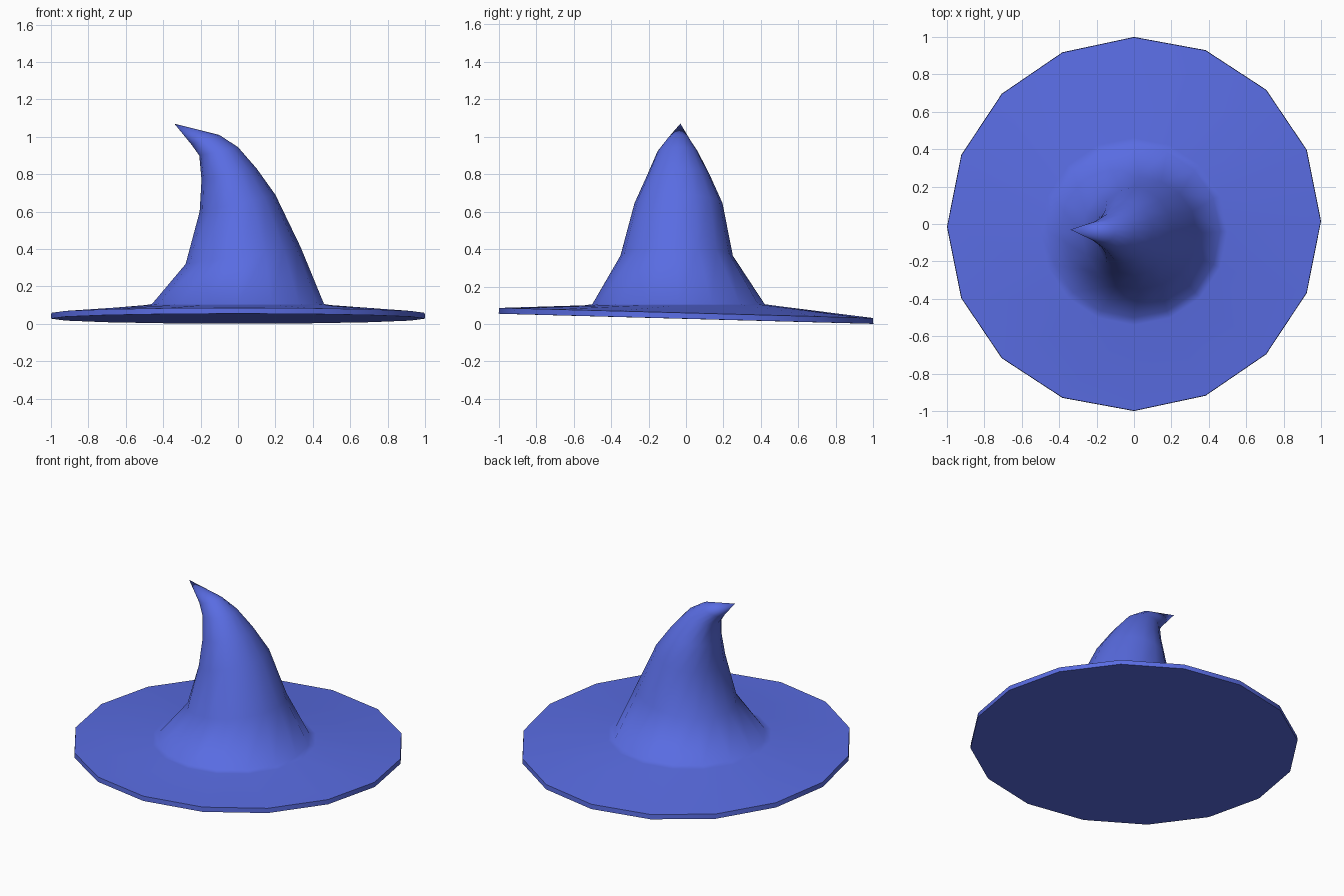
import bpy, bmesh, math

cube = bpy.data.objects.get("Cube")
if cube:
    bpy.data.objects.remove(cube, do_unlink=True)

SIDES = 16
ANGLES = [2 * math.pi * i / SIDES for i in range(SIDES)]

# Single blue felt colour
felt = bpy.data.materials.new("blue_felt")
felt.use_nodes = True
colour = (0.1, 0.15, 0.76, 1)
felt.diffuse_color = colour
felt.node_tree.nodes["Principled BSDF"].inputs["Base Color"].default_value = colour

bm = bmesh.new()


def brim_ring(radius, height):
    """Ring of the brim, tilted down towards the back."""
    ring = []
    for a in ANGLES:
        x, y = radius * math.cos(a), radius * math.sin(a)
        ring.append(bm.verts.new((x, y + 0.015 * x, height - 0.027 * y)))
    return ring


def crown_ring(left, right, half_depth, centre_y):
    """Tilted elliptical ring spanning two side points given as (x, z)."""
    ring = []
    for a in ANGLES:
        t = (1 + math.cos(a)) / 2
        x = left[0] + (right[0] - left[0]) * t
        z = left[1] + (right[1] - left[1]) * t
        ring.append(bm.verts.new((x, centre_y + half_depth * math.sin(a), z)))
    return ring


def bridge(low, high):
    for i in range(SIDES):
        j = (i + 1) % SIDES
        bm.faces.new((low[i], low[j], high[j], high[i]))


# Brim: underside rim, upper rim, then in to the foot of the crown
rings = [brim_ring(1.0, 0.028), brim_ring(0.998, 0.059)]
rings.append(crown_ring((-0.50, 0.1), (0.50, 0.1), 0.50, -0.04))

# Crown: leaning rings that curl over towards the tip
for left, right, depth, cy in [
    ((-0.46, 0.106), (0.46, 0.106), 0.46, -0.04),
    ((-0.28, 0.32), (0.335, 0.41), 0.30, -0.05),
    ((-0.205, 0.60), (0.20, 0.69), 0.235, -0.04),
    ((-0.195, 0.77), (0.10, 0.83), 0.165, -0.04),
    ((-0.207, 0.90), (0.0, 0.945), 0.107, -0.045),
    ((-0.25, 0.96), (-0.10, 1.01), 0.06, -0.04),
]:
    rings.append(crown_ring(left, right, depth, cy))

for low, high in zip(rings, rings[1:]):
    bridge(low, high)

# Pointed tip and flat underside
tip = bm.verts.new((-0.34, -0.03, 1.07))
top = rings[-1]
for i in range(SIDES):
    bm.faces.new((top[i], top[(i + 1) % SIDES], tip))
bm.faces.new(list(reversed(rings[0])))
bmesh.ops.recalc_face_normals(bm, faces=bm.faces)

mesh = bpy.data.meshes.new("pointed_hat")
bm.to_mesh(mesh)
bm.free()
mesh.materials.append(felt)
hat = bpy.data.objects.new("pointed_hat", mesh)
bpy.context.collection.objects.link(hat)

# Smooth felt with a crisp rim
bpy.ops.object.select_all(action="DESELECT")
hat.select_set(True)
bpy.context.view_layer.objects.active = hat
bpy.ops.object.shade_smooth_by_angle(angle=math.radians(70))
